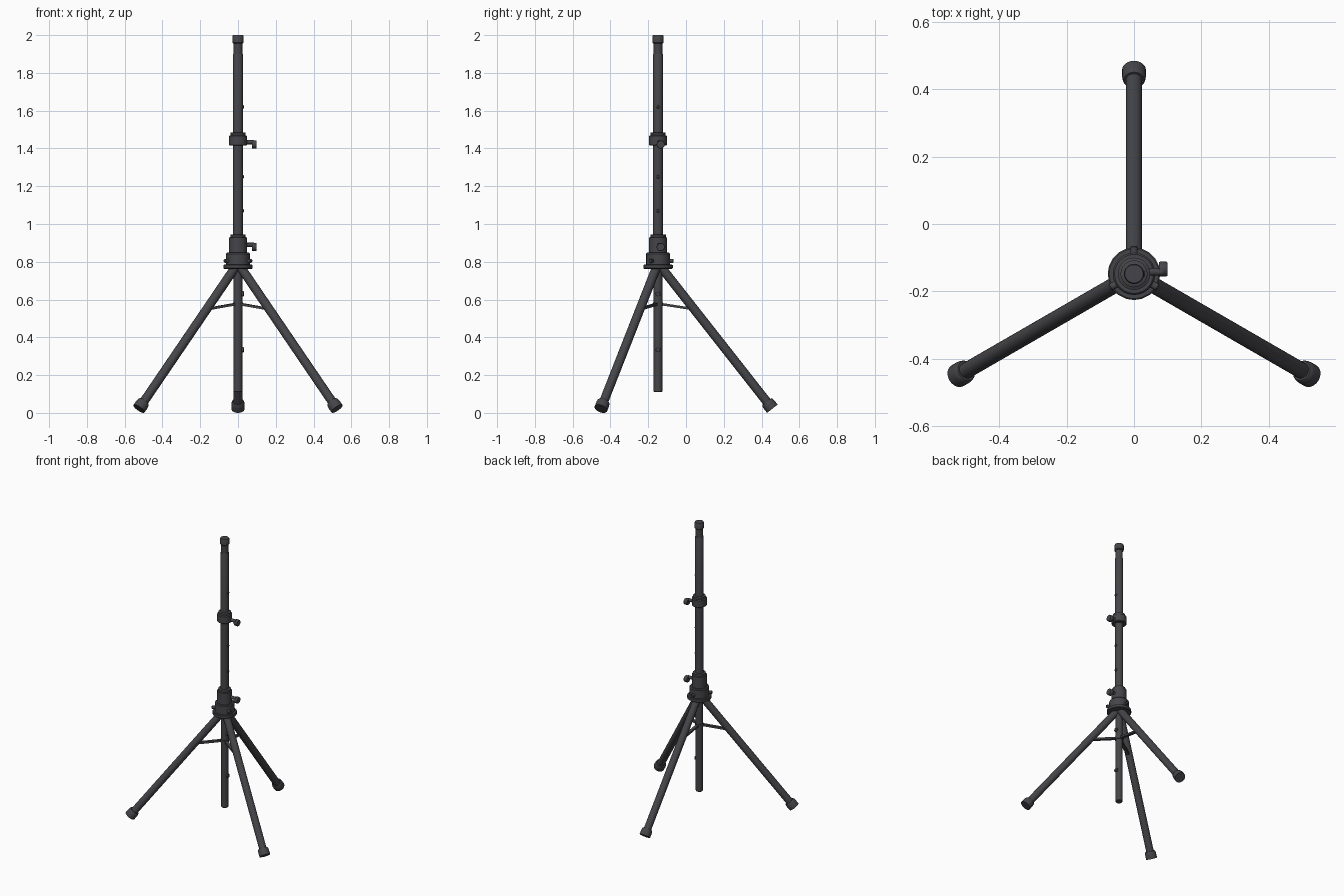
import bpy, bmesh, math
from mathutils import Vector

if "Cube" in bpy.data.objects:
    bpy.data.objects.remove(bpy.data.objects["Cube"])

PY = -0.148                      # the pole axis sits forward of the centre
mat = bpy.data.materials.new("dark_metal")
mat.diffuse_color = (0.06, 0.06, 0.067, 1)
mat.use_nodes = True
mat.node_tree.nodes["Principled BSDF"].inputs["Base Color"].default_value = mat.diffuse_color


def finish(name, bm):
    bmesh.ops.recalc_face_normals(bm, faces=bm.faces)
    me = bpy.data.meshes.new(name)
    bm.to_mesh(me)
    bm.free()
    ob = bpy.data.objects.new(name, me)
    bpy.context.collection.objects.link(ob)
    me.materials.append(mat)
    bpy.ops.object.select_all(action='DESELECT')
    ob.select_set(True)
    bpy.context.view_layer.objects.active = ob
    bpy.ops.object.shade_smooth_by_angle(angle=math.radians(35))
    return ob


def turned(name, profile, origin=(0, PY, 0), axis=(0, 0, 1), sides=24):
    """Closed turned solid: profile is (distance along axis, radius)."""
    bm = bmesh.new()
    rot = Vector(axis).normalized().to_track_quat('Z', 'Y')
    rings = []
    for t, r in profile:
        rings.append([bm.verts.new(Vector(origin) + rot @ Vector((
            r * math.cos(2 * math.pi * i / sides),
            r * math.sin(2 * math.pi * i / sides), t))) for i in range(sides)])
    for a, b in zip(rings, rings[1:]):
        for i in range(sides):
            j = (i + 1) % sides
            bm.faces.new((a[i], a[j], b[j], b[i]))
    bm.faces.new(rings[0])
    bm.faces.new(rings[-1])
    return finish(name, bm)


def strap(name, a, b, width, thick):
    """Flat bar from a to b."""
    a, b = Vector(a), Vector(b)
    d = (b - a).normalized()
    side = d.cross(Vector((0, 0, 1))).normalized() * width / 2
    up = side.cross(d).normalized() * thick / 2
    bm = bmesh.new()
    ends = [[bm.verts.new(p + side * s + up * u)
             for s, u in ((-1, -1), (1, -1), (1, 1), (-1, 1))] for p in (a, b)]
    for i in range(4):
        j = (i + 1) % 4
        bm.faces.new((ends[0][i], ends[0][j], ends[1][j], ends[1][i]))
    bm.faces.new(ends[0])
    bm.faces.new(ends[1])
    return finish(name, bm)


# Telescoping pole
turned("lower_pole", [(0.11, 0.020), (0.114, 0.023), (0.80, 0.023)])
turned("middle_pole", [(0.78, 0.0265), (1.45, 0.0265)])
turned("upper_pole", [(1.42, 0.0265), (1.897, 0.0265), (1.90, 0.025)])
turned("top_spigot", [(1.88, 0.023), (1.97, 0.023)])
turned("top_cap", [(1.955, 0.026), (1.96, 0.030), (1.994, 0.030), (2.0, 0.027)])

# Hub and height collars
turned("leg_hub_flange", [(0.763, 0.074), (0.766, 0.078), (0.782, 0.078), (0.785, 0.074)], sides=20)
turned("leg_hub", [(0.78, 0.063), (0.842, 0.063), (0.848, 0.058), (0.848, 0.048),
                   (0.928, 0.048), (0.93, 0.041), (0.943, 0.041), (0.945, 0.038)])
turned("upper_collar", [(1.415, 0.044), (1.419, 0.048), (1.466, 0.048),
                        (1.47, 0.040), (1.483, 0.040), (1.485, 0.037)])
turned("brace_ring", [(0.565, 0.027), (0.585, 0.027)])

# Clamp knobs on the right of each collar
for label, z in (("lower", 0.89), ("upper", 1.433)):
    turned(label + "_knob_stem", [(0.03, 0.011), (0.085, 0.011)],
           (0, PY + 0.006, z), (1, 0, 0), 16)
    turned(label + "_knob", [(0.074, 0.020), (0.077, 0.022), (0.096, 0.022), (0.099, 0.020)],
           (0, PY + 0.014, z - 0.012), (1, 0, 0), 16)

# Pin buttons along the pole
for i, (z, r) in enumerate(((1.62, 0.009), (1.25, 0.009), (1.07, 0.009),
                            (0.63, 0.014), (0.335, 0.014))):
    turned(f"pin_{i + 1}", [(0.015, r), (0.029, r), (0.032, r * 0.7)],
           (0, PY, z), (1, 0, 0), 12)

# Three legs with feet, hub bolts and braces
for n, deg in (("back", 90), ("left", 210), ("right", 330)):
    c, s = math.cos(math.radians(deg)), math.sin(math.radians(deg))

    def at(r, z):
        return Vector((c * r, PY + s * r, z))

    top, end = at(0.008, 0.782), at(0.605, 0.022)
    d, length = end - top, (end - top).length
    turned(n + "_leg", [(0, 0.024), (length - 0.01, 0.024)], top, d)
    turned(n + "_foot", [(length - 0.048, 0.030), (length - 0.044, 0.033),
                         (length - 0.03, 0.0355), (length, 0.0355)], top, d)
    turned(n + "_hub_bolt", [(0.05, 0.011), (0.079, 0.011), (0.083, 0.008)],
           (0, PY, 0.805), (c, s, 0), 12)
    strap(n + "_brace", at(0.015, 0.576), at(0.185, 0.550), 0.020, 0.013)
